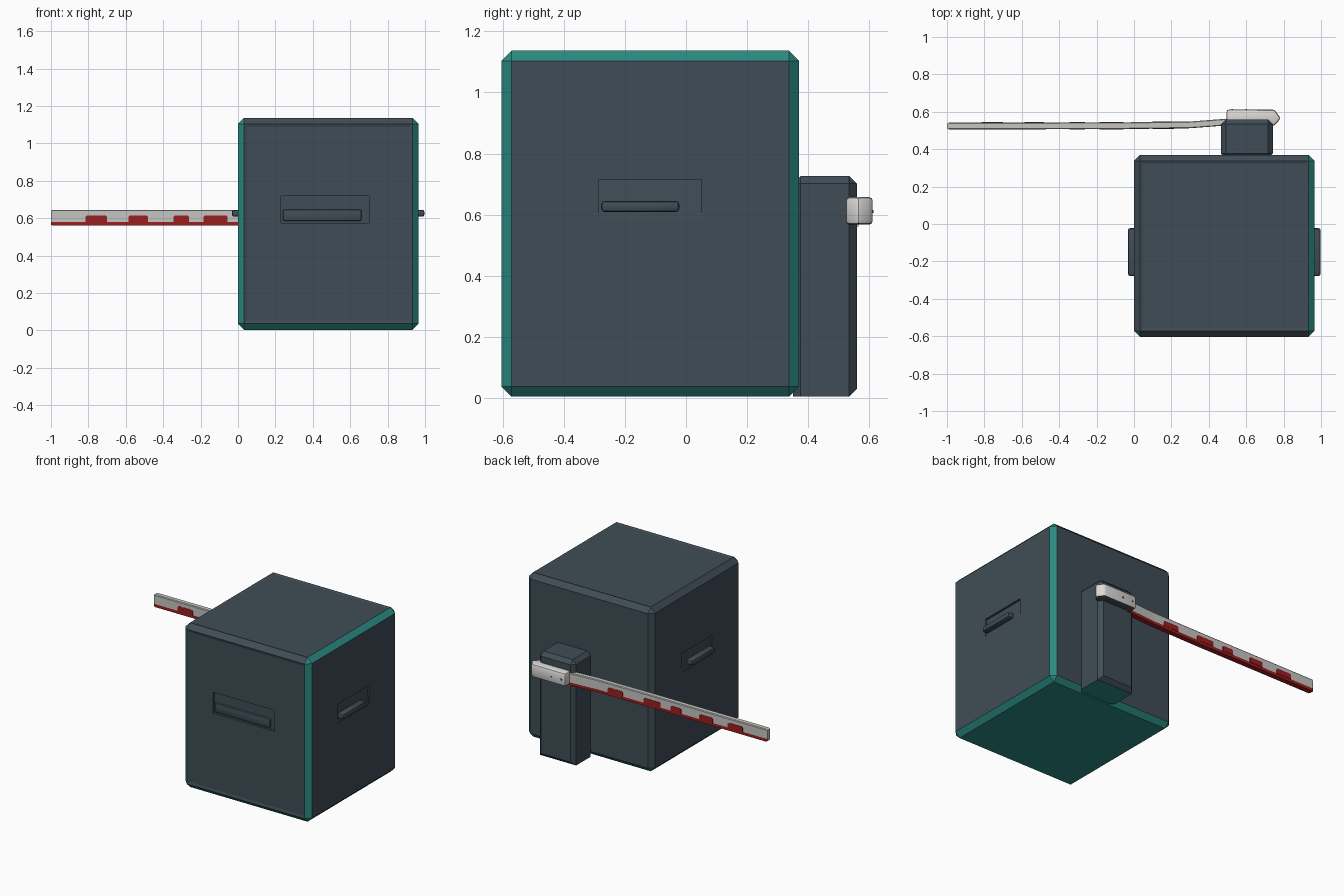
import bpy, bmesh
from mathutils import Vector

if "Cube" in bpy.data.objects:
    bpy.data.objects.remove(bpy.data.objects["Cube"])


def material(name, rgb):
    m = bpy.data.materials.new(name)
    m.diffuse_color = (*rgb, 1)
    m.use_nodes = True
    m.node_tree.nodes["Principled BSDF"].inputs["Base Color"].default_value = m.diffuse_color
    return m


SLATE = material("dark slate", (0.050, 0.073, 0.092))
TEAL = material("teal trim", (0.024, 0.26, 0.225))
GREY = material("light grey", (0.56, 0.56, 0.55))
WHITE = material("off white", (0.72, 0.70, 0.68))
RED = material("red", (0.33, 0.013, 0.014))


def finish(name, bm, mats, smooth=False):
    bmesh.ops.recalc_face_normals(bm, faces=bm.faces[:])
    mesh = bpy.data.meshes.new(name)
    bm.to_mesh(mesh)
    bm.free()
    ob = bpy.data.objects.new(name, mesh)
    bpy.context.collection.objects.link(ob)
    for m in mats:
        mesh.materials.append(m)
    bpy.ops.object.select_all(action='DESELECT')
    ob.select_set(True)
    bpy.context.view_layer.objects.active = ob
    if smooth:
        bpy.ops.object.shade_smooth_by_angle(angle=0.6)
    return ob


def prism(pts, sweep):
    """Solid from a planar outline swept along a vector."""
    bm = bmesh.new()
    face = bm.faces.new([bm.verts.new(p) for p in pts])
    new = bmesh.ops.extrude_face_region(bm, geom=[face])['geom']
    bmesh.ops.translate(bm, vec=Vector(sweep),
                        verts=[g for g in new if isinstance(g, bmesh.types.BMVert)])
    bmesh.ops.recalc_face_normals(bm, faces=bm.faces[:])
    return bm


def box(lo, hi):
    (a, b, c), (d, e, f) = lo, hi
    return prism([(a, b, c), (d, b, c), (d, e, c), (a, e, c)], (0, 0, f - c))


def bevel(bm, width, segments=1, rule=lambda e: True):
    bmesh.ops.bevel(bm, geom=[e for e in bm.edges if rule(e)], offset=width,
                    segments=segments, profile=0.5, affect='EDGES')
    bm.normal_update()


X1, MID = 0.965, 0.4825   # body width and its centre

# Main booth body with chamfered edges, some of them teal
bm = box((0, -0.605, 0.003), (X1, 0.37, 1.137))
bevel(bm, 0.033)
bmesh.ops.recalc_face_normals(bm, faces=bm.faces[:])
panels = []
for f in bm.faces:
    n = f.normal
    chamfer = max(abs(c) for c in n) < 0.95
    right = n.x > 0.3
    front_left = n.x < -0.3 and n.y < -0.3
    if n.z < -0.3 or (chamfer and (right or front_left)):
        f.material_index = 1
    if n.z > 0.95 or n.y < -0.95:
        panels.append(f)
# Shallow recessed panels on front and top
bmesh.ops.inset_individual(bm, faces=panels, thickness=0.024, depth=-0.005)
body = finish("booth_body", bm, [SLATE, TEAL])

# Grip recesses: rectangular in front, wedge shaped at both sides
cutters = [finish("front_recess_cutter", box((0.23, -0.65, 0.575), (0.70, -0.585, 0.72)), [SLATE])]
for side in (1, -1):
    h = X1 / 2
    outline = [(h + 0.03, 0.715), (h - 0.015, 0.715), (h - 0.003, 0.585), (h + 0.03, 0.585)]
    cutters.append(finish("side_recess_cutter",
                          prism([(MID + side * x, -0.285, z) for x, z in outline], (0, 0.335, 0)),
                          [SLATE]))
for c in cutters:
    c.hide_render = True
    bpy.context.view_layer.objects.active = body
    mod = body.modifiers.new("recess", 'BOOLEAN')
    mod.operation = 'DIFFERENCE'
    mod.solver = 'EXACT'
    mod.object = c
    bpy.ops.object.modifier_apply(modifier=mod.name)
    bpy.data.objects.remove(c)

# Grip bars
bm = box((0.24, -0.600, 0.585), (0.66, -0.575, 0.647))
bevel(bm, 0.008, 2)
finish("front_grip", bm, [SLATE], True)
for name, side in (("right_grip", 1), ("left_grip", -1)):
    a, b = sorted((MID + side * (MID - 0.03), MID + side * 0.515))
    bm = box((a, -0.278, 0.608), (b, -0.022, 0.645))
    bevel(bm, 0.012, 2)
    finish(name, bm, [SLATE], True)

# Barrier cabinet on the back, teal underneath
bm = box((0.465, 0.35, 0.003), (0.742, 0.56, 0.727))
bevel(bm, 0.026, 1, lambda e: all(v.co.y > 0.5 for v in e.verts) or all(v.co.z > 0.7 for v in e.verts)
      or abs(e.verts[0].co.z - e.verts[1].co.z) > 0.5)
bmesh.ops.recalc_face_normals(bm, faces=bm.faces[:])
for f in bm.faces:
    f.material_index = int(f.normal.z < -0.95)
finish("barrier_cabinet", bm, [SLATE, TEAL])

# Arm housing with one slanted end and a dark underside
outline = [(0.495, 0.525), (0.75, 0.525), (0.785, 0.565), (0.75, 0.612), (0.495, 0.612)]
bm = prism([(x, y, 0.567) for x, y in outline], (0, 0, 0.09))
bevel(bm, 0.012, 2)
bmesh.ops.recalc_face_normals(bm, faces=bm.faces[:])
for f in bm.faces:
    f.material_index = int(f.normal.z < -0.6)
finish("arm_housing", bm, [WHITE, SLATE], True)
for i, x in enumerate((0.525, 0.60)):
    bm = box((x - 0.005, 0.60, 0.605), (x + 0.005, 0.614, 0.615))
    finish(f"housing_screw_{i + 1}", bm, [SLATE])

# Barrier arm: gently bent strip with a red lower band
PATH = [(0.53, 0.548), (0.47, 0.543), (0.30, 0.530), (-0.10, 0.525), (-0.99, 0.524), (-1.0, 0.524)]
LEVELS = [0.560, 0.580, 0.640, 0.645]
bm = bmesh.new()
rings = []
for x, y in PATH:
    tip = 0.005 if x == -1.0 else 0
    ring = []
    for s, levels in ((-1, LEVELS), (1, LEVELS[::-1])):
        for z in levels:
            w = 0.014 if z == LEVELS[-1] else 0.018
            zz = z + tip if z == LEVELS[0] else z - tip if z == LEVELS[-1] else z
            ring.append(bm.verts.new((x, y + s * (w - tip), zz)))
    rings.append(ring)
for r, q in zip(rings, rings[1:]):
    for i in range(8):
        j = (i + 1) % 8
        bm.faces.new((r[i], r[j], q[j], q[i]))
bm.faces.new(rings[0])
bm.faces.new(rings[-1])
for f in bm.faces:
    f.material_index = int(f.calc_center_median().z < LEVELS[1] - 0.002)
finish("barrier_arm", bm, [GREY, RED])

# Red blocks rising from the lower band, as thin plates on both faces
for i, (a, b) in enumerate([(-0.815, -0.70), (-0.585, -0.48), (-0.345, -0.262),
                            (-0.185, -0.055), (0.10, 0.215)]):
    c = 0.008
    outline = [(a, 0.578), (b, 0.578), (b, 0.615 - c), (b - c, 0.615), (a + c, 0.615), (a, 0.615 - c)]
    t = max(0, (a + b) / 2 + 0.10) / 0.40
    y = 0.525 + 0.005 * t
    for label, s in (("front", -1), ("back", 1)):
        bm = prism([(x, y + s * 0.0145, z) for x, z in outline], (0, s * 0.0055, 0))
        finish(f"red_block_{label}_{i + 1}", bm, [RED])
